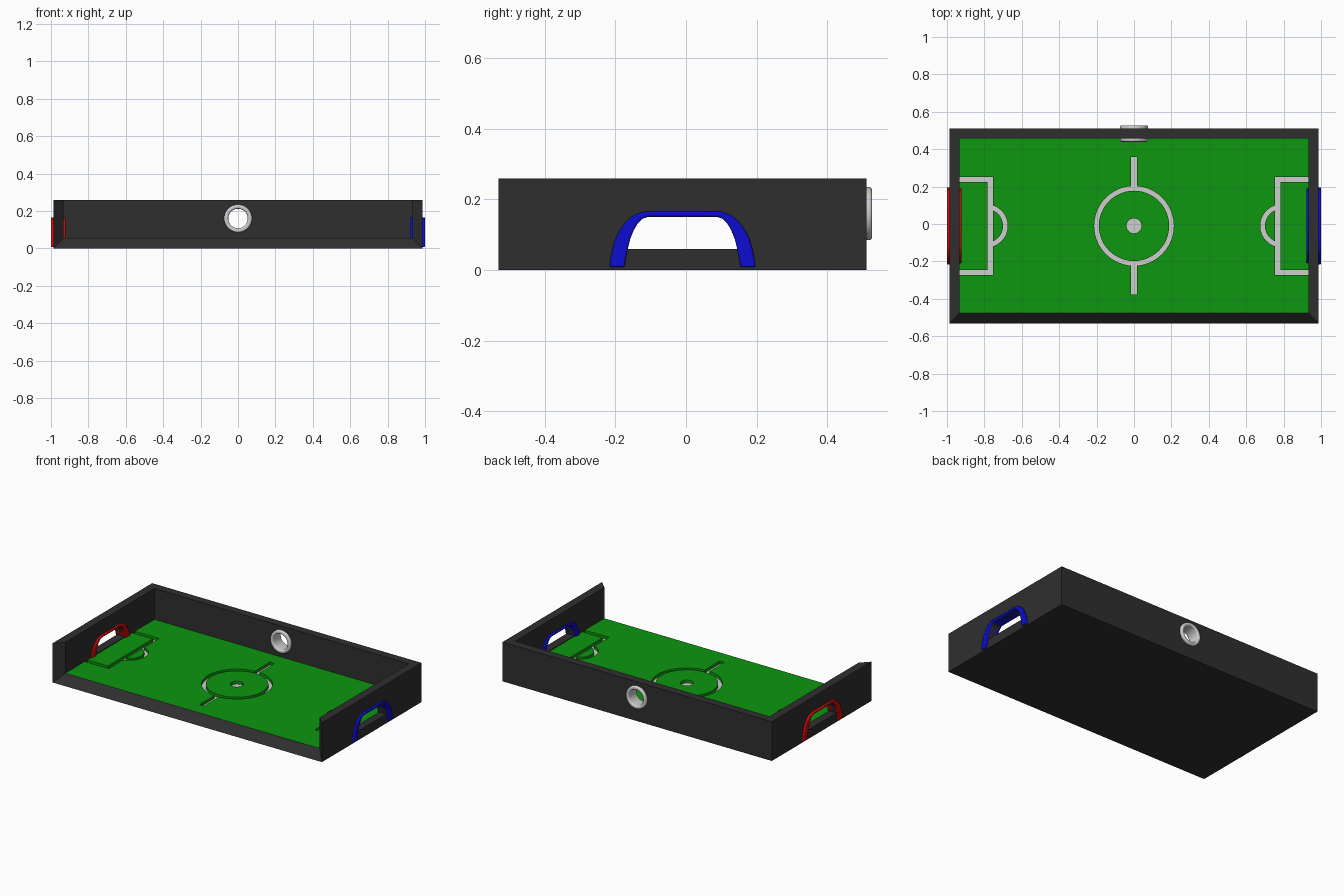
import bpy, bmesh, math
from mathutils import Matrix

cube = bpy.data.objects.get("Cube")
if cube:
    bpy.data.objects.remove(cube, do_unlink=True)

CY = -0.01                      # middle of the table in y
HX, HY, T, H = 0.987, 0.521, 0.055, 0.26
IX, IY = HX - T, HY - T
GROOVE = 0.02


def material(name, color):
    m = bpy.data.materials.new(name)
    m.use_nodes = True
    m.diffuse_color = (*color, 1)
    m.node_tree.nodes["Principled BSDF"].inputs["Base Color"].default_value = (*color, 1)
    return m


BLACK = material("charcoal", (0.028, 0.028, 0.028))
GREEN = material("pitch green", (0.004, 0.31, 0.005))
WHITE = material("line white", (0.62, 0.62, 0.62))
RED = material("goal red", (0.65, 0.003, 0.003))
BLUE = material("goal blue", (0.004, 0.004, 0.65))


def finish(name, bm, mat):
    bmesh.ops.recalc_face_normals(bm, faces=bm.faces)
    me = bpy.data.meshes.new(name)
    bm.to_mesh(me)
    bm.free()
    ob = bpy.data.objects.new(name, me)
    bpy.context.collection.objects.link(ob)
    me.materials.append(mat)
    return ob


def box(name, mat, x0, x1, y0, y1, z0, z1):
    bm = bmesh.new()
    bmesh.ops.create_cube(bm, size=1)
    for v in bm.verts:
        v.co = (x1 if v.co.x > 0 else x0, y1 if v.co.y > 0 else y0, z1 if v.co.z > 0 else z0)
    return finish(name, bm, mat)


def prism(name, mat, points, axis, a, b):
    """Extrude a closed 2D outline along x or z from a to b."""
    bm = bmesh.new()
    place = (lambda p: (a, *p)) if axis == "x" else (lambda p: (*p, a))
    face = bm.faces.new([bm.verts.new(place(p)) for p in points])
    out = bmesh.ops.extrude_face_region(bm, geom=[face])["geom"]
    shift = (b - a, 0, 0) if axis == "x" else (0, 0, b - a)
    bmesh.ops.translate(bm, vec=shift, verts=[g for g in out if isinstance(g, bmesh.types.BMVert)])
    return finish(name, bm, mat)


def lathe(name, mat, profile, matrix, steps=48):
    """Turn a closed (radius, height) profile about z into a ring."""
    bm = bmesh.new()
    rings = []
    for i in range(steps):
        a = math.tau * i / steps
        rings.append([bm.verts.new((r * math.cos(a), r * math.sin(a), h)) for r, h in profile])
    n = len(profile)
    for i in range(steps):
        p, q = rings[i], rings[(i + 1) % steps]
        for j in range(n):
            bm.faces.new((p[j], q[j], q[(j + 1) % n], p[(j + 1) % n]))
    bm.transform(matrix)
    return finish(name, bm, mat)


def cut(ob, cutters):
    """Subtract each cutter, bake the result and drop the cutters."""
    for c in cutters:
        mod = ob.modifiers.new("cut", "BOOLEAN")
        mod.operation, mod.solver, mod.object = "DIFFERENCE", "EXACT", c
        bpy.context.view_layer.update()
        baked = bpy.data.meshes.new_from_object(ob.evaluated_get(bpy.context.evaluated_depsgraph_get()))
        ob.modifiers.clear()
        ob.data = baked
        bpy.data.objects.remove(c, do_unlink=True)


def smooth(ob, angle=35):
    bpy.ops.object.select_all(action="DESELECT")
    ob.select_set(True)
    bpy.context.view_layer.objects.active = ob
    bpy.ops.object.shade_smooth_by_angle(angle=math.radians(angle))


def circle(r, n=48, x=0, y=CY):
    return [(x + r * math.cos(math.tau * i / n), y + r * math.sin(math.tau * i / n)) for i in range(n)]


# Goal arch outlines: half profile from foot to crown, mirrored about the middle
outer_half = [(0.207, 0.008), (0.204, 0.032), (0.198, 0.06), (0.189, 0.09), (0.176, 0.115),
              (0.16, 0.137), (0.138, 0.155), (0.108, 0.166)]
inner_half = [(0.164, 0.008), (0.161, 0.032), (0.155, 0.06), (0.148, 0.088), (0.138, 0.113),
              (0.127, 0.132), (0.114, 0.145), (0.096, 0.151)]


def mirrored(half):
    return [(CY + y, z) for y, z in half] + [(CY - y, z) for y, z in reversed(half)]


# Tray with an open front whose cut edge slopes inwards
tray = box("tray", BLACK, -HX, HX, CY - HY, CY + HY, 0, H)
inside = box("inside_cutter", BLACK, -IX, IX, CY - IY, CY + IY, 0.025, 0.5)
mouth = box("mouth_cutter", BLACK, -1, 1, -1, 1, 0, 1)
for v in mouth.data.vertices:
    front = v.co.y < 0
    x = HX + T if front else IX
    low = -T if front else T
    v.co = (math.copysign(x, v.co.x), CY - (HY + T if front else IY), 0.5 if v.co.z > 0.5 else low)
doorway = [(y, max(z, T)) for y, z in mirrored(inner_half[2:])]
doors = [prism("door_cutter", BLACK, doorway, "x", s * 0.85, s * 1.1) for s in (-1, 1)]
turn = Matrix.Translation((0, CY + HY - T / 2, 0.16)) @ Matrix.Rotation(math.pi / 2, 4, "X")
port = prism("port_cutter", BLACK, circle(0.06, y=0), "z", -0.1, 0.1)
port.data.transform(turn)
cut(tray, [inside, mouth, *doors, port])

# Turf with the pitch markings sunk into it
turf = box("turf", GREEN, -IX, IX, CY - IY, CY + IY, 0.025, T)
z0, z1 = T - GROOVE, T + 0.05


def band(r_in, r_out, x=0):
    place = Matrix.Translation((x, CY, 0))
    return lathe("ring_cutter", GREEN, [(r_in, z0), (r_out, z0), (r_out, z1), (r_in, z1)], place)


def half_band(s):
    """D-shaped arc in front of a penalty box."""
    cx, lim = 0.79, math.acos(0.036 / 0.115)
    arc = [(r, -lim + 2 * lim * i / 20) for r in (0.115, 0.09) for i in range(21)]
    arc = arc[:21] + arc[:20:-1]
    pts = [(s * max(min(cx - r * math.cos(a), 0.758), 0), CY + r * math.sin(a)) for r, a in arc]
    return prism("arc_cutter", GREEN, pts, "z", z0, z1)


marks = [band(0.188, 0.213), prism("spot_cutter", GREEN, circle(0.04), "z", z0, z1)]
for s in (-1, 1):
    lo, hi = sorted((s * 0.2, s * 0.368))
    marks.append(box("halfway_cutter", GREEN, -0.017, 0.017, CY + lo, CY + hi, z0, z1))
    # Penalty box drawn as one bracket outline
    a, b, w = 0.755, 0.95, 0.027
    bracket = [(b, 0.262), (a, 0.262), (a, -0.262), (b, -0.262),
               (b, w - 0.262), (a + w, w - 0.262), (a + w, 0.262 - w), (b, 0.262 - w)]
    marks.append(prism("box_cutter", GREEN, [(s * x, CY + y) for x, y in bracket], "z", z0, z1))
    marks.append(half_band(s))
cut(turf, marks)
turf.data.materials.clear()
turf.data.materials.append(GREEN)
turf.data.materials.append(WHITE)
for p in turf.data.polygons:
    p.material_index = int(p.normal.z > 0.9 and p.center.z < T - GROOVE / 2)

# Goal arches set into the end walls
for name, mat, s in (("left_goal", BLUE, 1), ("right_goal", RED, -1)):
    outline = mirrored(outer_half) + mirrored(inner_half)[::-1]
    goal = prism(name, mat, outline, "x", s * 0.922, s * 1.0)
    bev = goal.modifiers.new("round", "BEVEL")
    bev.width, bev.segments, bev.limit_method = 0.005, 2, "ANGLE"
    bev.angle_limit = math.radians(50)
    smooth(goal, 40)

# Rounded ball port through the back wall
profile = []
for cx, cz, start in ((0.066, 0.035, 0), (0.061, 0.035, 90), (0.061, -0.035, 180), (0.066, -0.035, 270)):
    for k in range(5):
        a = math.radians(start + 22.5 * k)
        profile.append((cx + 0.009 * math.cos(a), cz + 0.009 * math.sin(a)))
smooth(lathe("ball_port", WHITE, profile, turn), 60)
